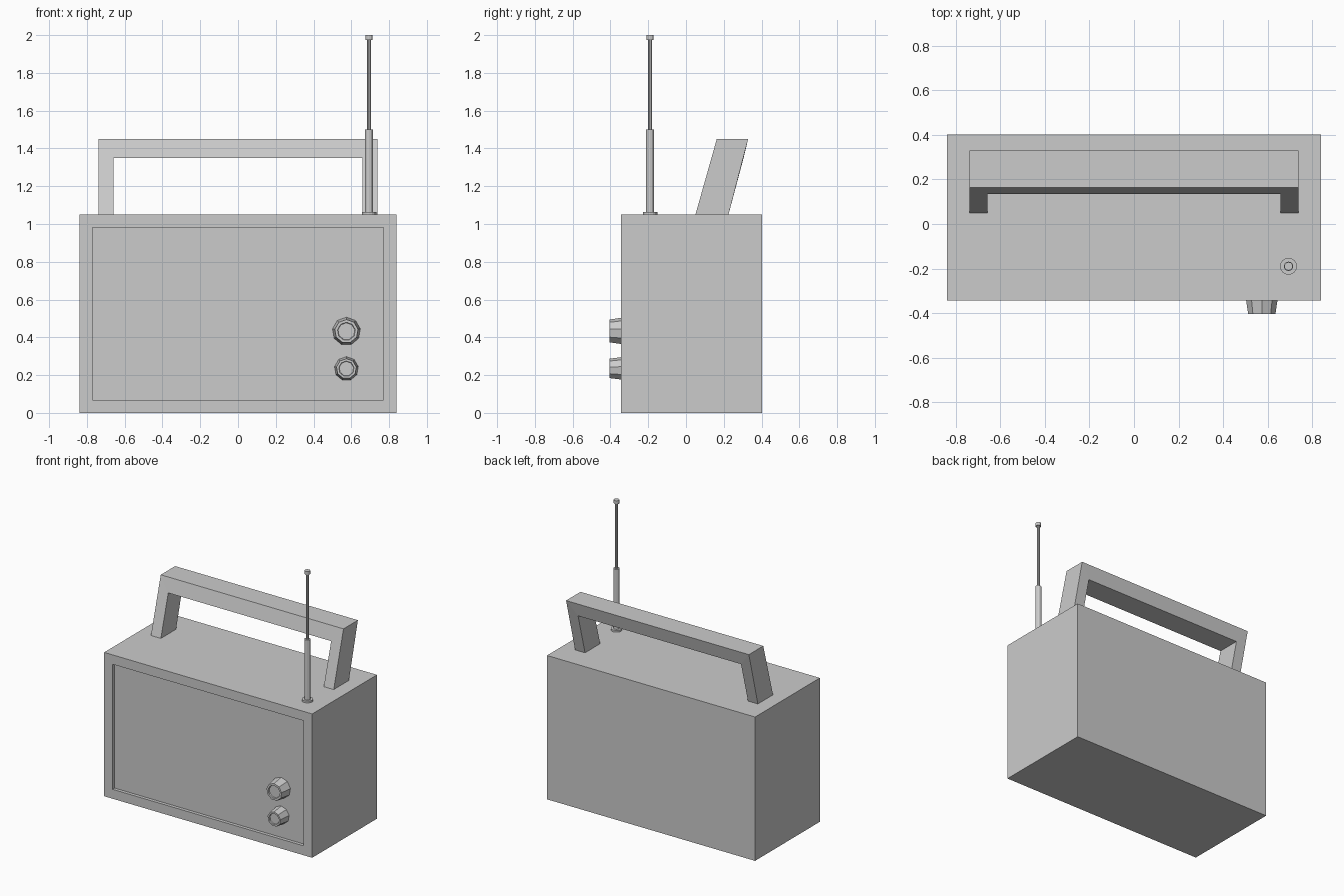
import bpy, bmesh
from math import pi, cos, sin

if "Cube" in bpy.data.objects:
    bpy.data.objects.remove(bpy.data.objects["Cube"])


def finish(name, bm, loc=(0, 0, 0), rot=(0, 0, 0)):
    bmesh.ops.recalc_face_normals(bm, faces=bm.faces)
    mesh = bpy.data.meshes.new(name)
    bm.to_mesh(mesh)
    bm.free()
    obj = bpy.data.objects.new(name, mesh)
    obj.location, obj.rotation_euler = loc, rot
    bpy.context.collection.objects.link(obj)
    return obj


def bridge(bm, a, b):
    for i in range(len(a)):
        j = (i + 1) % len(a)
        bm.faces.new((a[i], a[j], b[j], b[i]))


def lofted(bm, rings):
    # Join successive rings of points and cap both ends
    loops = [[bm.verts.new(p) for p in ring] for ring in rings]
    for a, b in zip(loops, loops[1:]):
        bridge(bm, a, b)
    bm.faces.new(loops[0])
    bm.faces.new(loops[-1])


def lathe(name, profile, sides, loc, rot=(0, 0, 0)):
    bm = bmesh.new()
    angles = [pi / 2 + 2 * pi * i / sides for i in range(sides)]
    lofted(bm, [[(r * cos(a), r * sin(a), z) for a in angles] for r, z in profile])
    return finish(name, bm, loc, rot)


# Case with a shallow recessed front panel
bm = bmesh.new()
bmesh.ops.create_cube(bm, size=1)
bmesh.ops.scale(bm, vec=(1.68, 0.747, 1.05), verts=bm.verts)
bmesh.ops.translate(bm, vec=(0, 0.0295, 0.525), verts=bm.verts)
bm.normal_update()
front = min(bm.faces, key=lambda f: f.calc_center_median().y)
bmesh.ops.inset_region(bm, faces=[front], thickness=0.097)
panel = bmesh.ops.extrude_discrete_faces(bm, faces=[front])["faces"][0]
bmesh.ops.translate(bm, vec=(0, 0.024, 0), verts=panel.verts)
finish("case", bm)

# Carrying handle: mitred U leaning backwards
foot = [(0.738, 0.05, 1.05), (0.658, 0.05, 1.05),
        (0.658, 0.225, 1.05), (0.738, 0.225, 1.05)]
corner = [(0.738, 0.163, 1.45), (0.658, 0.135, 1.35),
          (0.658, 0.305, 1.35), (0.738, 0.329, 1.45)]
mirror = lambda ring: [(-x, y, z) for x, y, z in ring]
bm = bmesh.new()
lofted(bm, [foot, corner, mirror(corner), mirror(foot)])
finish("handle", bm)

# Tapered control knobs with dished ends
for name, r, z in (("large_knob", 0.075, 0.432), ("small_knob", 0.064, 0.234)):
    profile = [(r, 0), (r * 0.83, 0.085), (r * 0.64, 0.085), (r * 0.6, 0.077)]
    lathe(name, profile, 9, (0.574, -0.319, z), (pi / 2, 0, 0))

# Telescopic aerial: collar, two tubes and tip
for name, r, z0, z1, sides in (("aerial_collar", 0.038, 1.05, 1.063, 16),
                               ("aerial_lower_tube", 0.021, 1.05, 1.5, 12),
                               ("aerial_upper_tube", 0.011, 1.5, 1.975, 10),
                               ("aerial_tip", 0.019, 1.975, 2.0, 12)):
    lathe(name, [(r, z0), (r, z1)], sides, (0.694, -0.19, 0))
